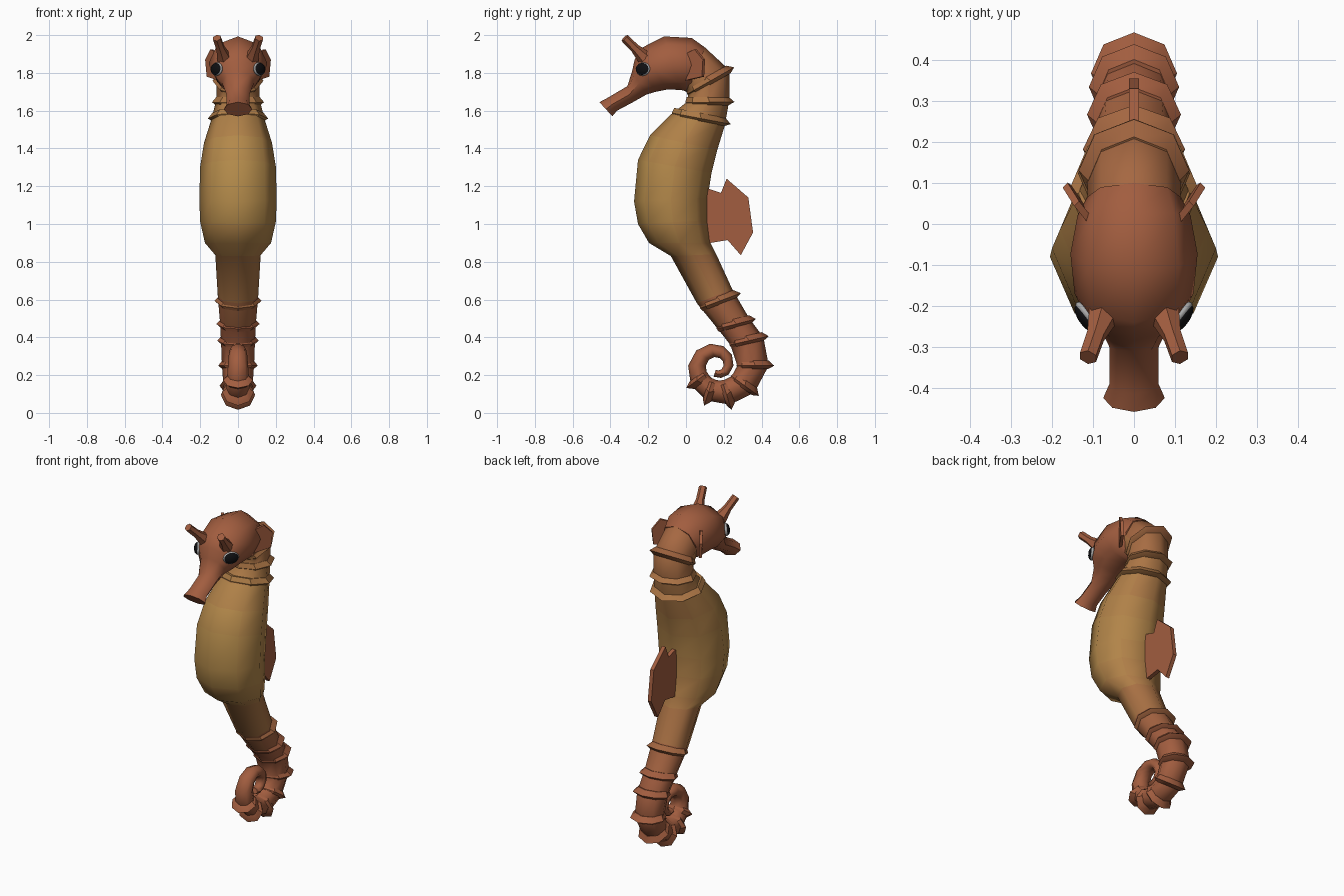
import bpy, bmesh, math
from mathutils import Vector

if "Cube" in bpy.data.objects:
    bpy.data.objects.remove(bpy.data.objects["Cube"])

SIDES = 8
GOLD, RUST = Vector((.46, .26, .07)), Vector((.36, .11, .05))


def material(name, rgb):
    m = bpy.data.materials.new(name)
    m.diffuse_color = (*rgb, 1)
    m.use_nodes = True
    m.node_tree.nodes["Principled BSDF"].inputs["Base Color"].default_value = m.diffuse_color
    return m


# colour ramp from golden belly to rusty extremities
LEVELS = 12
ramp = [material(f"skin_{i}", GOLD.lerp(RUST, i / (LEVELS - 1))) for i in range(LEVELS)]
rust = ramp[-1]
black = material("eye_black", (.005, .005, .006))
rim = material("eye_rim", (.4, .4, .4))


def make(name, verts, faces, mats, angle=50):
    me = bpy.data.meshes.new(name)
    me.from_pydata([tuple(v) for v in verts], [], faces)
    bm = bmesh.new()
    bm.from_mesh(me)
    bmesh.ops.recalc_face_normals(bm, faces=bm.faces)
    bm.to_mesh(me)
    bm.free()
    for m in mats:
        me.materials.append(m)
    for p in me.polygons:
        p.use_smooth = True
        if len(mats) == LEVELS:
            d = (Vector(p.center) - Vector((0, -.2, 1.2))).length
            t = min(1, max(0, (d - .15) / .7))
            p.material_index = round(t * (LEVELS - 1))
    me.set_sharp_from_angle(angle=math.radians(angle))
    ob = bpy.data.objects.new(name, me)
    bpy.context.collection.objects.link(ob)
    return ob


def loft(name, sections, mats, angle=50, n=SIDES):
    """Skin a tube through (centre, in-plane half axis, half width) sections."""
    verts, faces = [], []
    for c, u, rx in sections:
        for k in range(n):
            a = 2 * math.pi * k / n
            verts.append(c + u * math.cos(a) + Vector((rx * math.sin(a), 0, 0)))
    for i in range(len(sections) - 1):
        for k in range(n):
            j = (k + 1) % n
            faces.append((i * n + k, i * n + j, i * n + n + j, i * n + n + k))
    last = (len(sections) - 1) * n
    faces += [tuple(range(n)), tuple(range(last, last + n))]
    return make(name, verts, faces, mats, angle)


def section(yf, zf, yb, zb, rx):
    f, b = Vector((0, yf, zf)), Vector((0, yb, zb))
    return (f + b) / 2, (b - f) / 2, rx


def plate(name, pts, thick, mats):
    """Flat fin: a polygon given thickness along a vector."""
    n, t = len(pts), Vector(thick)
    v = [Vector(p) - t for p in pts] + [Vector(p) + t for p in pts]
    f = [tuple(range(n)), tuple(range(n, 2 * n))]
    f += [(i, (i + 1) % n, n + (i + 1) % n, n + i) for i in range(n)]
    return make(name, v, f, mats, 20)


# neck, belly and upper tail: front point, back point, half width
trunk = [section(*s) for s in (
    (-.05, 1.73, -.02, 1.95, .10), (.0, 1.70, .10, 1.935, .112),
    (.01, 1.69, .23, 1.815, .115), (.01, 1.65, .23, 1.66, .115),
    (-.08, 1.58, .205, 1.52, .142), (-.19, 1.47, .165, 1.39, .18),
    (-.254, 1.34, .135, 1.27, .20), (-.275, 1.12, .115, 1.14, .205),
    (-.254, 1.0, .115, 1.02, .20), (-.196, .90, .13, .90, .175),
    (-.08, .83, .16, .84, .12), (.058, .58, .245, .655, .107),
    (.16, .455, .335, .5, .095), (.235, .36, .41, .40, .09))]

# curled tail: shrinking logarithmic spiral
for i in range(14):
    a = -math.radians(36 * i)
    k = .75 ** (i * .4)
    d = Vector((0, math.cos(a), math.sin(a)))
    trunk.append((Vector((0, .165, .25)) + d * .19 * k, d * .083 * k, .085 * k ** .8))
loft("body", trunk, ramp, 60)

# bony ridges around the neck and tail
for n, s in enumerate((2, 3.1, 3.9, 11.2, 12.1, 13, 14, 15, 16, 17, 18)):
    i, f = int(s), s - int(s)
    (c0, u0, x0), (c1, u1, x1) = trunk[i], trunk[i + 1]
    c, u, rx = c0.lerp(c1, f), u0.lerp(u1, f), x0 + (x1 - x0) * f
    r, h = u.length, u.normalized()
    t = Vector((0, h.z, -h.y)) * .022
    loft(f"ridge_{n + 1}", [(c - t * 1.3, u * .97, rx * .97),
                            (c + h * .012, h * (r + .017), rx + .02),
                            (c + t * .8, u * .97, rx * .97)], ramp, 35)

# head with long snout
loft("head", [section(*s) for s in (
    (-.39, 1.57, -.458, 1.645, .075), (-.365, 1.60, -.415, 1.668, .060),
    (-.29, 1.64, -.31, 1.73, .060), (-.21, 1.685, -.285, 1.81, .085),
    (-.16, 1.70, -.272, 1.87, .122), (-.10, 1.712, -.24, 1.93, .145),
    (-.03, 1.71, -.116, 1.993, .155), (.01, 1.70, .03, 1.985, .138),
    (.03, 1.72, .10, 1.935, .115))], [rust], 50)

# dorsal fin
plate("dorsal_fin", [(0, y, z) for y, z in (
    (.08, 1.20), (.185, 1.165), (.215, 1.24), (.33, 1.14),
    (.355, .955), (.29, .835), (.22, .915), (.10, .895))], (.012, 0, 0), [rust])

for side, sx in (("right", 1), ("left", -1)):
    # horns on the brow
    p, q = Vector((sx * .075, -.22, 1.88)), Vector((sx * .112, -.325, 1.985))
    d = (q - p).normalized()
    e1 = d.cross(Vector((1, 0, 0))).normalized()
    e2 = d.cross(e1)
    verts = []
    for c, r in ((p, .04), (p.lerp(q, .5), .024), (q, .023)):
        for k in range(6):
            a = k * math.pi / 3
            verts.append(c + e1 * r * math.cos(a) + e2 * r * math.sin(a))
    faces = [(i * 6 + k, i * 6 + (k + 1) % 6, i * 6 + 6 + (k + 1) % 6, i * 6 + 6 + k)
             for i in range(2) for k in range(6)] + [tuple(range(12, 18)), tuple(range(6))]
    make(f"horn_{side}", verts, faces, [rust])

    # small gill fins behind the head
    plate(f"gill_fin_{side}", [(sx * x, y, z) for x, y, z in (
        (.10, .0, 1.90), (.14, .05, 1.925), (.168, .095, 1.87),
        (.160, .09, 1.78), (.10, .0, 1.76))], (sx * .006, -.006, 0), [rust])

    # flattened eyes with a pale rim
    for name, mat, r, depth, off in (("eye_rim", rim, .043, .016, 0),
                                     ("eye", black, .039, .018, .005)):
        bpy.ops.mesh.primitive_uv_sphere_add(segments=16, ring_count=8, radius=1)
        ob = bpy.context.object
        ob.name = f"{name}_{side}"
        nrm = Vector((sx * .8, -.6, .1)).normalized()
        ob.scale = (r * 1.08, r * .84, depth)
        ob.rotation_mode = 'QUATERNION'
        ob.rotation_quaternion = nrm.to_track_quat('Z', 'Y')
        ob.location = Vector((sx * .112, -.228, 1.82)) + nrm * off
        ob.data.materials.append(mat)
        for poly in ob.data.polygons:
            poly.use_smooth = True
